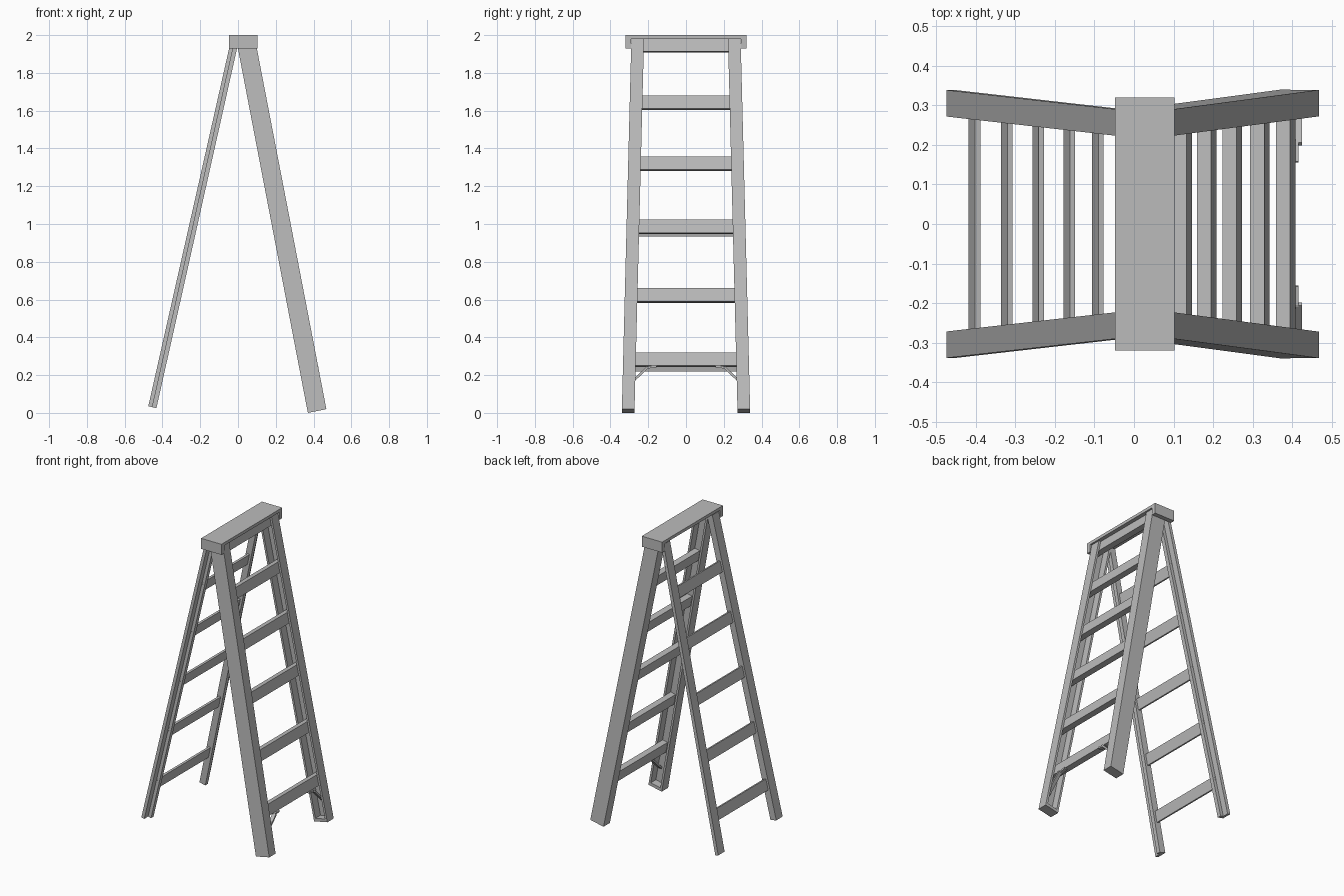
import bpy, bmesh, math
from mathutils import Matrix, Vector

cube = bpy.data.objects.get("Cube")
if cube:
    bpy.data.objects.remove(cube, do_unlink=True)

grey = bpy.data.materials.new("aluminium_grey")
grey.use_nodes = True
COLOUR = (0.5, 0.5, 0.5, 1)
grey.diffuse_color = COLOUR
grey.node_tree.nodes["Principled BSDF"].inputs["Base Color"].default_value = COLOUR


def finish(name, bm):
    bmesh.ops.recalc_face_normals(bm, faces=bm.faces)
    mesh = bpy.data.meshes.new(name)
    bm.to_mesh(mesh)
    bm.free()
    mesh.materials.append(grey)
    obj = bpy.data.objects.new(name, mesh)
    bpy.context.collection.objects.link(obj)
    return obj


def box(name, centre, size, rot=Matrix.Identity(4)):
    bm = bmesh.new()
    scale = Matrix.Diagonal((*size, 1))
    bmesh.ops.create_cube(bm, size=1, matrix=Matrix.Translation(centre) @ rot @ scale)
    return finish(name, bm)


def outer_y(z):
    """Outside of the legs, which spread towards the ground."""
    return 0.34 - 0.05 * z / 1.95


def leg(name, section, bottom, top, side):
    """Loft a section (across, inward) between two sloping ends."""
    bm = bmesh.new()
    rings = []
    for inner, outer in (bottom, top):
        ring = []
        for u, v in section:
            p = Vector(inner).lerp(Vector(outer), u)
            ring.append(bm.verts.new((p.x, side * (outer_y(p.y) - v), p.y)))
        rings.append(ring)
    a, b = rings
    n = len(a)
    for i in range(n):
        j = (i + 1) % n
        bm.faces.new((a[i], a[j], b[j], b[i]))
    bm.faces.new(a)
    bm.faces.new(b[::-1])
    return finish(name, bm)


W = 0.067   # leg depth along y
T = 0.013   # sheet thickness

# Leg sections: inward-facing channel, solid foot, and angle
channel = [(0, 0), (1, 0), (1, W), (0.86, W), (0.86, T), (0.14, T), (0.14, W), (0, W)]
solid = [(0, 0), (1, 0), (1, W), (0, W)]
angle = [(0, W * 0.6), (0.5, W * 0.6), (0.5, 0), (1, 0), (1, W), (0, W)]

step_bottom = ((0.37, 0.0), (0.468, 0.02))
step_foot_top = ((0.366, 0.02), (0.464, 0.04))
step_top = ((-0.01, 1.98), (0.09, 1.98))
rear_bottom = ((-0.432, 0.025), (-0.475, 0.035))
rear_top = ((0.004, 1.97), (-0.038, 1.97))

for side, label in ((-1, "front"), (1, "back")):
    leg(label + "_step_rail", channel, step_foot_top, step_top, side)
    leg(label + "_step_foot", solid, step_bottom, step_foot_top, side)
    leg(label + "_rear_leg", angle, rear_bottom, rear_top, side)
    # End flange of the cap
    box(label + "_cap_flange", (0.027, side * 0.305, 1.96), (0.15, 0.03, 0.06))

# Cap plate
box("cap_plate", (0.027, 0, 1.99), (0.15, 0.64, 0.02))


def cross_bar(name, z, bottom, top, inset, depth, height, gap):
    """Bar lying in the slope of the legs, set in from their outer faces."""
    lo, hi = Vector(bottom[1]), Vector(top[1])
    slope = (hi.x - lo.x) / (hi.y - lo.y)
    tilt = math.atan(slope)
    outward = math.copysign(1, -slope)
    x = lo.x + slope * (z - lo.y) - outward * (inset + depth / 2)
    box(name, (x, 0, z), (depth, 2 * (outer_y(z) - gap), height),
        Matrix.Rotation(tilt, 4, 'Y'))


# Steps between the channel rails
for i, z in enumerate((0.282, 0.622, 0.985, 1.32, 1.642, 1.945)):
    cross_bar(f"step_{i + 1}", z, step_bottom, step_top, 0.015, 0.037, 0.071, T)

# Flat rungs between the rear legs
for i, z in enumerate((0.257, 0.62, 0.972, 1.32, 1.64)):
    cross_bar(f"rear_rung_{i + 1}", z, rear_bottom, rear_top, 0.014, 0.014, 0.073, W * 0.6)

# Diagonal braces under the lowest step
for side, label in ((-1, "front"), (1, "back")):
    start = Vector((0.403, side * 0.16, 0.247))
    knee = Vector((0.405, side * 0.205, 0.24))
    end = Vector((0.42, side * 0.315, 0.135))
    for part, p, q in (("tab", start, knee), ("brace", knee, end)):
        d = q - p
        turn = Matrix.Rotation(math.atan2(d.z, d.y), 4, 'X')
        box(f"{label}_step_{part}", (p + q) / 2, (0.025, d.length + 0.006, 0.012), turn)
